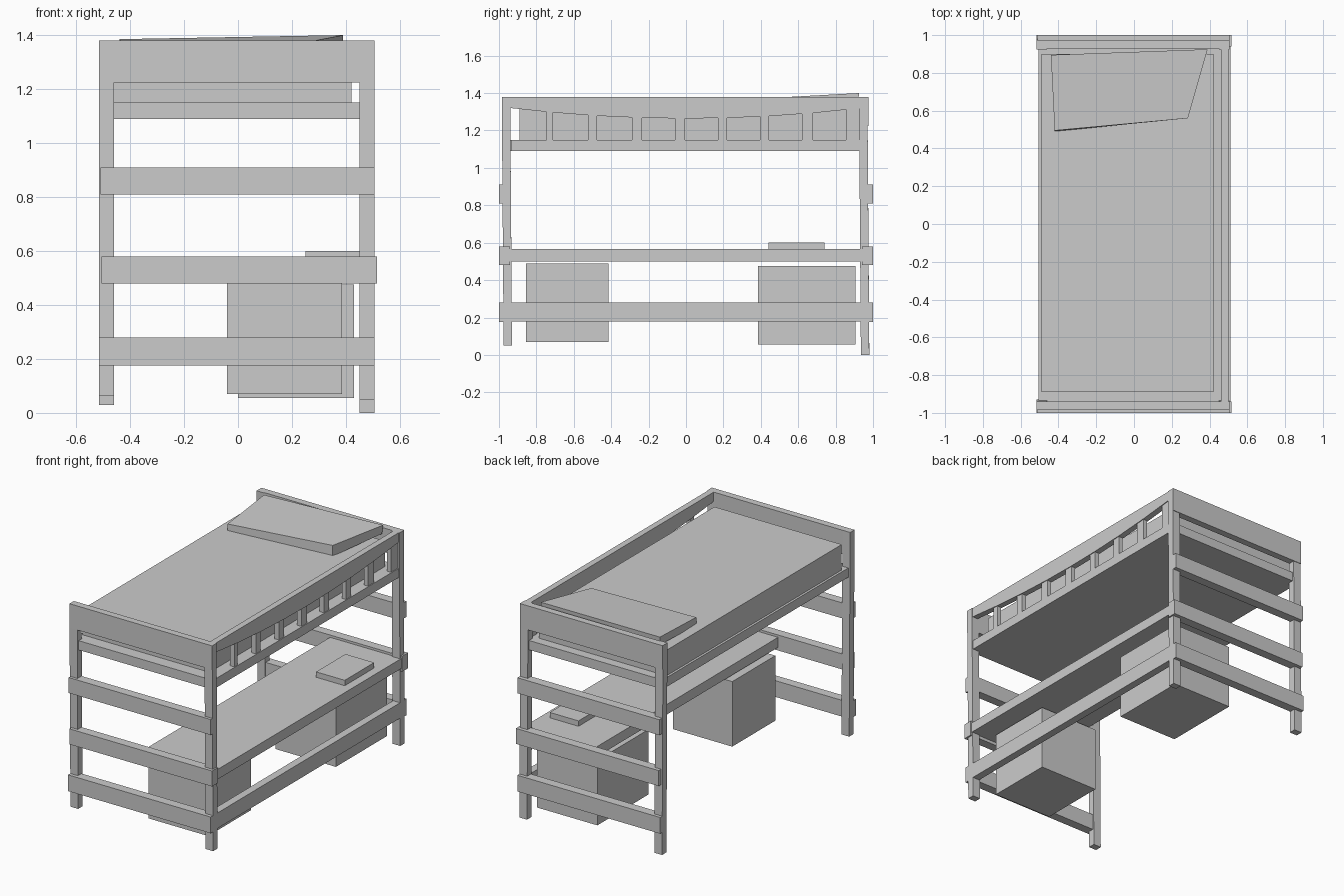
import bpy, bmesh

if "Cube" in bpy.data.objects:
    bpy.data.objects.remove(bpy.data.objects["Cube"])


def mesh_obj(name, bm):
    bmesh.ops.recalc_face_normals(bm, faces=bm.faces)
    me = bpy.data.meshes.new(name)
    bm.to_mesh(me)
    bm.free()
    ob = bpy.data.objects.new(name, me)
    bpy.context.collection.objects.link(ob)
    return ob


def loft(name, lower, upper):
    """Solid between two matching closed outlines."""
    bm = bmesh.new()
    a = [bm.verts.new(p) for p in lower]
    b = [bm.verts.new(p) for p in upper]
    n = len(a)
    bm.faces.new(a)
    bm.faces.new(b)
    for i in range(n):
        j = (i + 1) % n
        bm.faces.new((a[i], a[j], b[j], b[i]))
    return mesh_obj(name, bm)


def rect(x, y, z):
    return [(x[0], y[0], z), (x[1], y[0], z), (x[1], y[1], z), (x[0], y[1], z)]


def box(name, x, y, z):
    return loft(name, rect(x, y, z[0]), rect(x, y, z[1]))


# Four slightly leaning legs of uneven length
LEFT, RIGHT = (-0.515, -0.46), (0.45, 0.505)
for name, x, y0, y1, foot in (
        ("front_left_leg", LEFT, (-0.975, -0.93), (-0.985, -0.94), 0.065),
        ("front_right_leg", RIGHT, (-0.975, -0.93), (-0.985, -0.94), 0.05),
        ("back_left_leg", LEFT, (0.935, 0.98), (0.925, 0.97), 0.03),
        ("back_right_leg", RIGHT, (0.935, 0.98), (0.925, 0.97), 0.0)):
    loft(name, rect(x, y0, foot), rect(x, y1, 1.38))

# End boards, rails and ladder slats
for end, slat_y, board_y, rail_y in (
        ("front", (-1.0, -0.94), (-0.985, -0.94), (-0.97, -0.935)),
        ("back", (0.94, 1.0), (0.93, 0.975), (0.93, 0.96))):
    box(end + "_top_board", (-0.515, 0.505), board_y, (1.225, 1.38))
    box(end + "_bed_rail", (-0.46, 0.45), rail_y, (1.09, 1.15))
    for label, x, z in (("upper", (-0.51, 0.505), (0.81, 0.91)),
                        ("middle", (-0.505, 0.515), (0.48, 0.58)),
                        ("lower", (-0.515, 0.505), (0.175, 0.28))):
        box(f"{end}_{label}_slat", x, slat_y, z)

# Long foot rail on the desk side
box("side_foot_rail", (0.455, 0.505), (-0.99, 0.99), (0.18, 0.28))

# Bed base, mattress and tilted pillow
box("bed_base", (-0.505, 0.5), (-0.935, 0.93), (1.09, 1.15))
box("mattress", (-0.49, 0.42), (-0.89, 0.9), (1.15, 1.315))
loft("pillow",
     [(-0.42, 0.49, 1.305), (0.285, 0.56, 1.31), (0.385, 0.92, 1.345), (-0.435, 0.89, 1.33)],
     [(-0.42, 0.495, 1.355), (0.285, 0.56, 1.38), (0.39, 0.925, 1.40), (-0.44, 0.895, 1.385)])


# Guard rail with an arched lower edge, and its slats
def arch(y):
    return 1.264 + 0.055 * (y / 0.93) ** 2


ys = [-0.94 + 1.87 * i / 8 for i in range(9)]
profile = [(y, arch(y)) for y in ys] + [(0.93, 1.38), (-0.94, 1.38)]
loft("guard_rail",
     [(0.46, y, z) for y, z in profile],
     [(0.5, y, z) for y, z in profile])
for i, y in enumerate(((-0.745, -0.71), (-0.525, -0.475), (-0.29, -0.235),
                       (-0.06, -0.005), (0.17, 0.22), (0.395, 0.445),
                       (0.62, 0.68), (0.855, 0.93))):
    box(f"guard_slat_{i + 1}", (0.465, 0.495), y, (1.15, arch(y[0]) + 0.03))

# Desk top with a notebook, and two cabinets below
box("desk_top", (0.0, 0.51), (-0.99, 0.99), (0.5, 0.565))
box("notebook", (0.25, 0.455), (0.44, 0.74), (0.565, 0.6))
box("front_cabinet", (-0.04, 0.385), (-0.855, -0.415), (0.07, 0.49))
box("back_cabinet", (0.0, 0.43), (0.385, 0.905), (0.055, 0.475))
